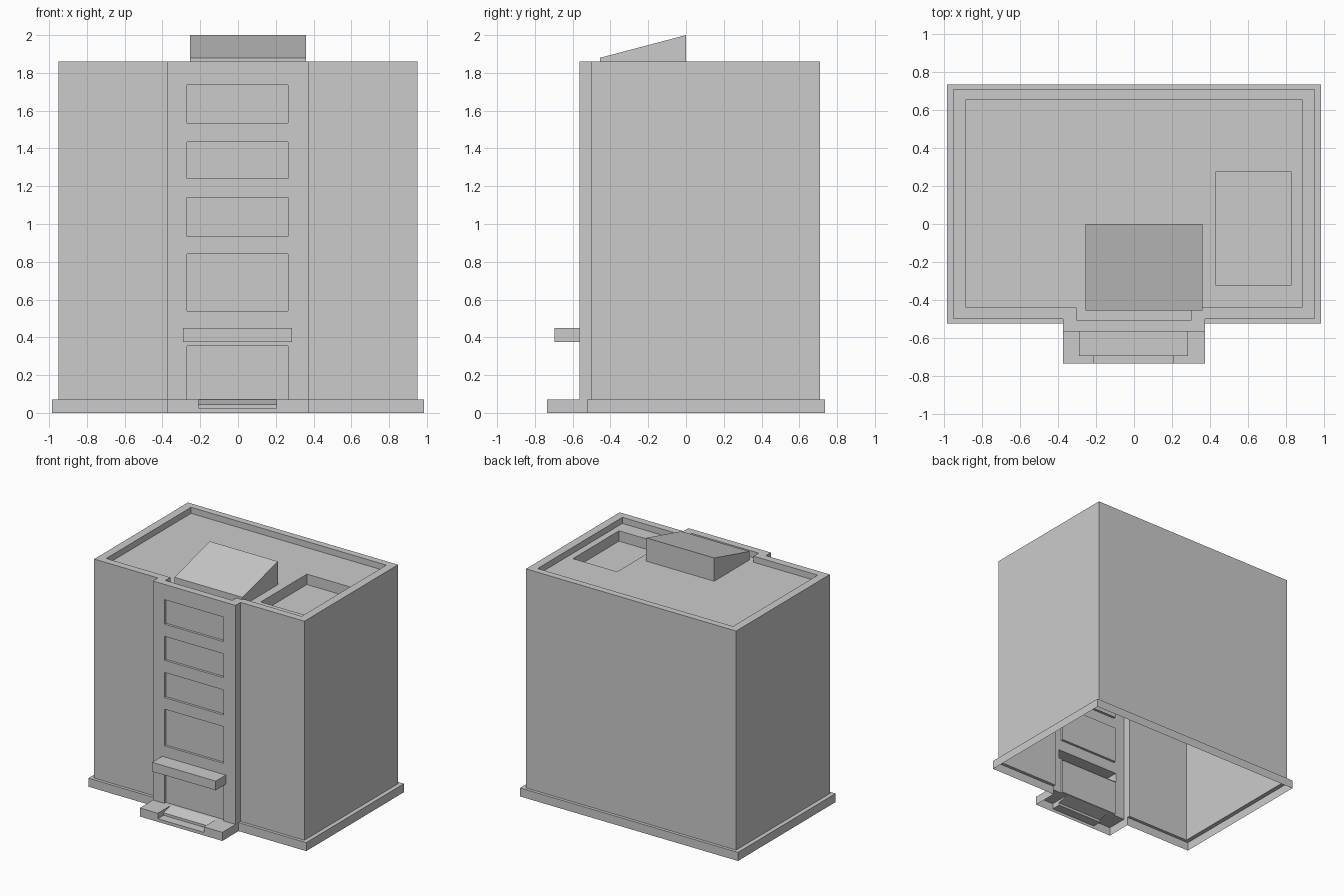
import bpy, bmesh

if "Cube" in bpy.data.objects:
    bpy.data.objects.remove(bpy.data.objects["Cube"])


def make(name, faces):
    """Mesh object from a list of faces, each a list of points."""
    bm = bmesh.new()
    for f in faces:
        bm.faces.new([bm.verts.new(p) for p in f])
    bmesh.ops.remove_doubles(bm, verts=bm.verts, dist=1e-4)
    finish(name, bm)


def finish(name, bm):
    me = bpy.data.meshes.new(name)
    bm.to_mesh(me)
    bm.free()
    bpy.context.collection.objects.link(bpy.data.objects.new(name, me))


def ring(a, b, skip=(), cap=False):
    """Quads joining loop a to loop b, optionally closed at b."""
    n = len(a)
    faces = [[a[i], a[(i + 1) % n], b[(i + 1) % n], b[i]]
             for i in range(n) if i not in skip]
    return faces + ([b] if cap else [])


def outline(x, y0, y1, bay, bay_y, z):
    """Plan of the block with its projecting front bay."""
    return [(-x, y0, z), (-bay, y0, z), (-bay, bay_y, z), (bay, bay_y, z),
            (bay, y0, z), (x, y0, z), (x, y1, z), (-x, y1, z)]


def front_rect(x0, x1, z0, z1, y):
    return [(x0, y, z0), (x1, y, z0), (x1, y, z1), (x0, y, z1)]


def flat_rect(x0, x1, y0, y1, z):
    return [(x0, y0, z), (x1, y0, z), (x1, y1, z), (x0, y1, z)]


BAY, WALL_Y, STEP_Y = 0.373, -0.565, -0.735
LEDGE, TOP, ROOF = 0.07, 1.86, 1.81


def plinth(z):
    return outline(0.985, -0.525, 0.735, BAY, STEP_Y, z)


def wall(z):
    return outline(0.95, -0.50, 0.71, BAY, WALL_Y, z)


def parapet(z):
    return outline(0.883, -0.44, 0.655, 0.303, -0.505, z)


# plinth with ledge; the bay front is left for the steps
make("plinth", ring(plinth(0), plinth(LEDGE), skip=(2,))
     + ring(plinth(LEDGE), wall(LEDGE), skip=(1, 2, 3)))

# entrance steps cut into the front of the plinth
sx0, sx1 = -0.21, 0.205
steps = [front_rect(-BAY, sx0, 0, LEDGE, STEP_Y),
         front_rect(sx0, sx1, 0, 0.025, STEP_Y),
         front_rect(sx1, BAY, 0, LEDGE, STEP_Y),
         flat_rect(-BAY, sx0, STEP_Y, WALL_Y, LEDGE),
         flat_rect(sx1, BAY, STEP_Y, WALL_Y, LEDGE)]
profile = [(STEP_Y, 0.025), (-0.66, 0.025), (-0.66, 0.045), (WALL_Y, LEDGE)]
for (ya, za), (yb, zb) in zip(profile, profile[1:]):
    steps.append([(sx0, ya, za), (sx1, ya, za), (sx1, yb, zb), (sx0, yb, zb)])
side = [(WALL_Y, LEDGE), (STEP_Y, LEDGE)] + profile[:-1]
steps.append([(sx0, y, z) for y, z in side])
steps.append([(sx1, y, z) for y, z in reversed(side)])
make("entrance_steps", steps)

# outer walls and parapet
make("walls", ring(wall(LEDGE), wall(TOP), skip=(2,))
     + ring(wall(TOP), parapet(TOP)) + ring(parapet(TOP), parapet(ROOF)))

# bay front with door, windows and a projecting canopy: (x0, x1, z0, z1, depth)
openings = [(-0.27, 0.265, z0, z1, 0.02) for z0, z1 in
            ((LEDGE, 0.355), (0.54, 0.84), (0.935, 1.14), (1.24, 1.435), (1.535, 1.735))]
openings.insert(1, (-0.29, 0.285, 0.375, 0.45, -0.13))
bay, z_prev = [], LEDGE
for x0, x1, z0, z1, depth in openings:
    if z0 > z_prev:
        bay.append(front_rect(-BAY, BAY, z_prev, z0, WALL_Y))
    bay.append(front_rect(-BAY, x0, z0, z1, WALL_Y))
    bay.append(front_rect(x1, BAY, z0, z1, WALL_Y))
    bay += ring(front_rect(x0, x1, z0, z1, WALL_Y),
                front_rect(x0, x1, z0, z1, WALL_Y + depth), cap=True)
    z_prev = z1
bay.append(front_rect(-BAY, BAY, z_prev, TOP, WALL_Y))
make("bay_front", bay)

# roof deck with a hole for the sunken well
well = flat_rect(0.43, 0.83, -0.32, 0.275, ROOF)
bm = bmesh.new()
for loop in (parapet(ROOF), well):
    vs = [bm.verts.new(p) for p in loop]
    for i, v in enumerate(vs):
        bm.edges.new((vs[i - 1], v))
bmesh.ops.triangle_fill(bm, edges=bm.edges[:], use_beauty=True, normal=(0, 0, 1))
for f in bm.faces:
    f.normal_update()
    if f.normal.z < 0:
        f.normal_flip()
finish("roof_deck", bm)

# sunken roof well
make("roof_well", ring(well, [(x, y, 1.725) for x, y, z in well], cap=True))

# sloped rooftop housing
base = flat_rect(-0.255, 0.36, -0.455, 0.0, ROOF)
make("roof_housing", ring(base, [(x, y, 1.88 if y < -0.1 else 2.0)
                                 for x, y, z in base], cap=True))
